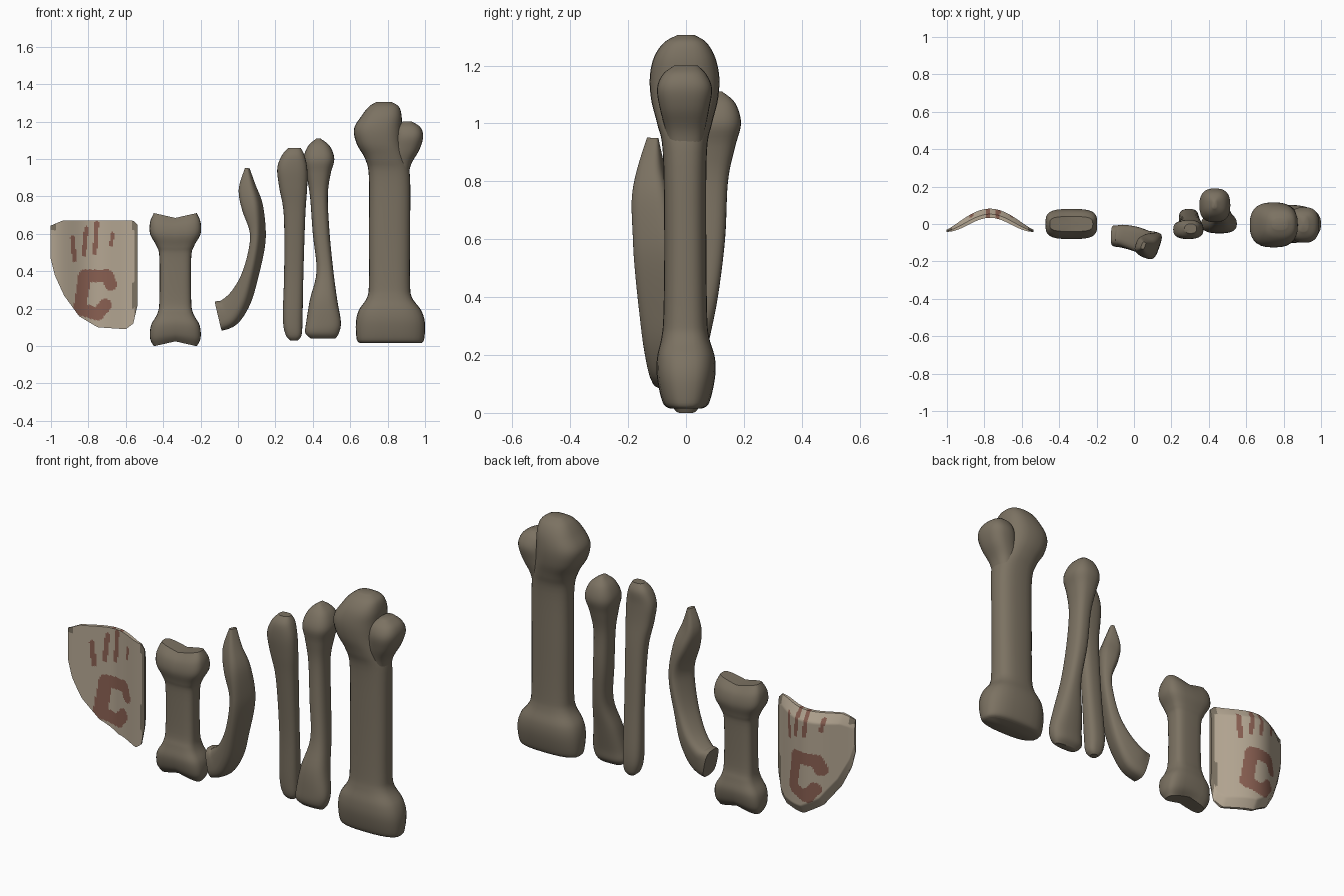
import bpy, bmesh, math
from mathutils import Vector
from mathutils.geometry import intersect_point_line

if "Cube" in bpy.data.objects:
    bpy.data.objects.remove(bpy.data.objects["Cube"])


def make_material(name, colour):
    material = bpy.data.materials.new(name)
    material.use_nodes = True
    rgba = (*colour, 1)
    material.diffuse_color = rgba
    shader = material.node_tree.nodes["Principled BSDF"]
    shader.inputs["Base Color"].default_value = rgba
    shader.inputs["Roughness"].default_value = .8
    return material


bone = make_material("aged bone", (.2, .168, .122))
pale = make_material("pale clay", (.46, .385, .29))
paint = make_material("faded red paint", (.25, .115, .083))


def finish(name, bm, materials, angle):
    """Turn the bmesh into a smooth shaded object."""
    bmesh.ops.recalc_face_normals(bm, faces=bm.faces)
    mesh = bpy.data.meshes.new(name)
    bm.to_mesh(mesh)
    bm.free()
    for material in materials:
        mesh.materials.append(material)
    obj = bpy.data.objects.new(name, mesh)
    bpy.context.collection.objects.link(obj)
    bpy.ops.object.select_all(action='DESELECT')
    obj.select_set(True)
    bpy.context.view_layer.objects.active = obj
    bpy.ops.object.shade_smooth_by_angle(angle=math.radians(angle))


def spline(stations, steps=5):
    """Smooth curve through the stations."""
    points = [Vector(s) for s in stations]
    result = []
    for i in range(len(points) - 1):
        before, start = points[max(i - 1, 0)], points[i]
        end, after = points[i + 1], points[min(i + 2, len(points) - 1)]
        for k in range(steps):
            t = k / steps
            in_slope, out_slope = (end - before) / 2, (after - start) / 2
            a = 2 * start - 2 * end + in_slope + out_slope
            b = 3 * (end - start) - 2 * in_slope - out_slope
            result.append(((a * t + b) * t + in_slope) * t + start)
    return result + [points[-1]]


def loft(name, stations, power=2.6, turn=0, follow=False, flare=0, sides=28):
    """Skin rounded sections (x, y, z, half width, half depth)."""
    path = spline(stations)
    low, high = path[0][2], path[-1][2]
    depth_axis = Vector((math.sin(turn), math.cos(turn), 0))
    bm = bmesh.new()
    rings, centres = [], []
    for i, p in enumerate(path):
        centre = Vector(p[:3])
        tangent = Vector((0, 0, 1))
        if follow:
            ahead, behind = path[min(i + 1, len(path) - 1)], path[max(i - 1, 0)]
            tangent = Vector(ahead[:3]) - Vector(behind[:3])
        across = depth_axis.cross(tangent).normalized()
        depth = tangent.cross(across).normalized()
        lift = flare * ((2 * centre.z - low - high) / (high - low)) ** 3
        ring = []
        for k in range(sides):
            angle = math.tau * k / sides
            c, s = math.cos(angle), math.sin(angle)
            u = math.copysign(abs(c) ** (2 / power), c)
            v = math.copysign(abs(s) ** (2 / power), s)
            co = centre + across * u * p[3] + depth * v * p[4]
            co.z += lift * abs(u)
            ring.append(bm.verts.new(co))
        rings.append(ring)
        centres.append(centre)
    for a, b in zip(rings, rings[1:]):
        for k in range(sides):
            n = (k + 1) % sides
            bm.faces.new((a[k], a[n], b[n], b[k]))
    for ring, centre in ((rings[0], centres[0]), (rings[-1], centres[-1])):
        hub = bm.verts.new(centre)
        for k in range(sides):
            bm.faces.new((ring[k], ring[(k + 1) % sides], hub))
    finish(name, bm, [bone], 45)


def upright(name, bounds, **options):
    """Loft from rows of (height, left, right, front, back)."""
    loft(name, [((l + r) / 2, (f + b) / 2, z, (r - l) / 2, (b - f) / 2)
                for z, l, r, f, b in bounds], **options)


# Large thigh bone with its ball head and side knob
upright("thigh_bone", [
    (.015, .655, .98, -.055, .055), (.035, .635, .995, -.08, .08),
    (.12, .63, 1, -.1, .1), (.19, .645, .98, -.1, .1),
    (.26, .69, .93, -.085, .08), (.34, .7, .92, -.078, .073),
    (.6, .7, .92, -.075, .07), (.9, .7, .92, -.08, .072),
    (1, .68, .9, -.1, .09), (1.08, .635, .88, -.12, .11),
    (1.16, .62, .875, -.125, .115), (1.23, .66, .875, -.11, .1),
    (1.28, .7, .86, -.075, .07), (1.305, .74, .82, -.03, .03)])
upright("thigh_bone_knob", [
    (.88, .8, .905, -.06, .055), (.97, .8, .925, -.07, .065),
    (1.05, .82, .97, -.09, .08), (1.12, .83, .99, -.1, .09),
    (1.17, .84, .975, -.08, .07), (1.2, .88, .93, -.04, .04)])

# Pair of slim forearm bones that lean against each other
upright("forearm_bone_right", [
    (.03, .28, .32, .02, .06), (.06, .255, .34, 0, .075),
    (.15, .24, .345, -.01, .08), (.4, .247, .35, -.02, .06),
    (.7, .245, .36, -.05, .04), (.85, .22, .37, -.07, .025),
    (.95, .21, .37, -.08, .02), (1.02, .235, .355, -.075, .02),
    (1.06, .27, .335, -.05, 0)])
upright("forearm_bone_left", [
    (.04, .39, .52, -.02, .02), (.07, .36, .54, -.045, .045),
    (.13, .365, .55, -.05, .055), (.25, .385, .53, -.04, .08),
    (.4, .42, .51, 0, .11), (.6, .4, .49, .02, .135),
    (.8, .385, .48, .03, .145), (.92, .365, .495, .02, .17),
    (1, .35, .515, .01, .19), (1.07, .375, .49, .04, .17),
    (1.11, .42, .44, .085, .125)])

# Curved rib
loft("rib", [
    (-.105, -.065, .16, .08, .055), (-.05, -.068, .18, .075, .06),
    (.015, -.082, .26, .055, .065), (.065, -.1, .38, .036, .065),
    (.1, -.11, .52, .03, .07), (.105, -.115, .62, .032, .07),
    (.078, -.12, .74, .05, .065), (.052, -.12, .84, .045, .045),
    (.05, -.115, .95, .01, .02)],
    power=3.2, turn=math.radians(20), follow=True)

# Short bone with notched ends
short_rows = [(.025, .115, .04), (.06, .135, .068), (.12, .13, .08),
              (.18, .095, .068), (.25, .085, .056), (.47, .085, .056),
              (.53, .1, .065), (.59, .135, .08), (.645, .135, .07),
              (.685, .115, .04)]
loft("short_bone", [(-.335, 0, z, w, d) for z, w, d in short_rows],
     power=3.5, flare=.026)


# Arched pottery shard with painted marks on both faces
MIDDLE, HALF = -.77, .232
TOP = [(-1.01, .64), (-.94, .67), (-.56, .67), (-.53, .64)]
BOTTOM = [(-1.01, .5), (-.98, .38), (-.93, .27), (-.85, .16), (-.75, .1),
          (-.6, .09), (-.56, .12), (-.53, .25)]
STROKES = [(.012, [(-.885, .58), (-.875, .46)]),
           (.012, [(-.81, .63), (-.825, .49)]),
           (.012, [(-.755, .66), (-.765, .5)]),
           (.01, [(-.67, .6), (-.68, .54)]),
           (.034, [(-.68, .33), (-.7, .375), (-.82, .375), (-.845, .2),
                   (-.75, .17), (-.71, .22)])]


def lookup(table, x):
    for (x0, z0), (x1, z1) in zip(table, table[1:]):
        if x <= x1:
            return z0 + (z1 - z0) * (x - x0) / (x1 - x0)
    return table[-1][1]


def painted(x, z):
    here = Vector((x, z, 0))
    for width, line in STROKES:
        for a, b in zip(line, line[1:]):
            a, b = Vector((*a, 0)), Vector((*b, 0))
            t = intersect_point_line(here, a, b)[1]
            if (a.lerp(b, min(max(t, 0), 1)) - here).length < width:
                return True
    return False


def shard_colour(centre, back):
    x, z = centre.x, centre.z
    if painted(2 * MIDDLE - x, z - .04) if back else painted(x, z):
        return 2
    corner = z > .62 and abs(x - MIDDLE) > .205
    chipped = x > -.565 and .2 < z < .34
    return 0 if x > -.55 or corner or chipped else 1


columns, rows = 64, 80
bm = bmesh.new()
layers = {False: [], True: []}
for i in range(columns + 1):
    x = MIDDLE + HALF * (2 * i / columns - 1)
    arch = max(math.cos(math.pi / 2 * (x - MIDDLE) / HALF), 0)
    low, high = lookup(BOTTOM, x), lookup(TOP, x)
    for back, layer in layers.items():
        layer.append([])
        for j in range(rows + 1):
            z = low + (high - low) * j / rows
            y = -.042 + .075 * arch ** 2
            if back:
                edge = min(1, .4 + 12 * min(z - low, high - z))
                y += edge * (-.03 + .112 * arch ** 1.2 - y)
            layer[-1].append(bm.verts.new((x, y, z)))
for back, layer in layers.items():
    for a, b in zip(layer, layer[1:]):
        for j in range(rows):
            face = bm.faces.new((a[j], b[j], b[j + 1], a[j + 1]))
            face.material_index = shard_colour(face.calc_center_median(), back)
rim = [e for e in bm.edges if e.is_boundary]
for face in bmesh.ops.bridge_loops(bm, edges=rim)["faces"]:
    face.material_index = shard_colour(face.calc_center_median(), True)
finish("painted_shard", bm, [bone, pale, paint], 40)
